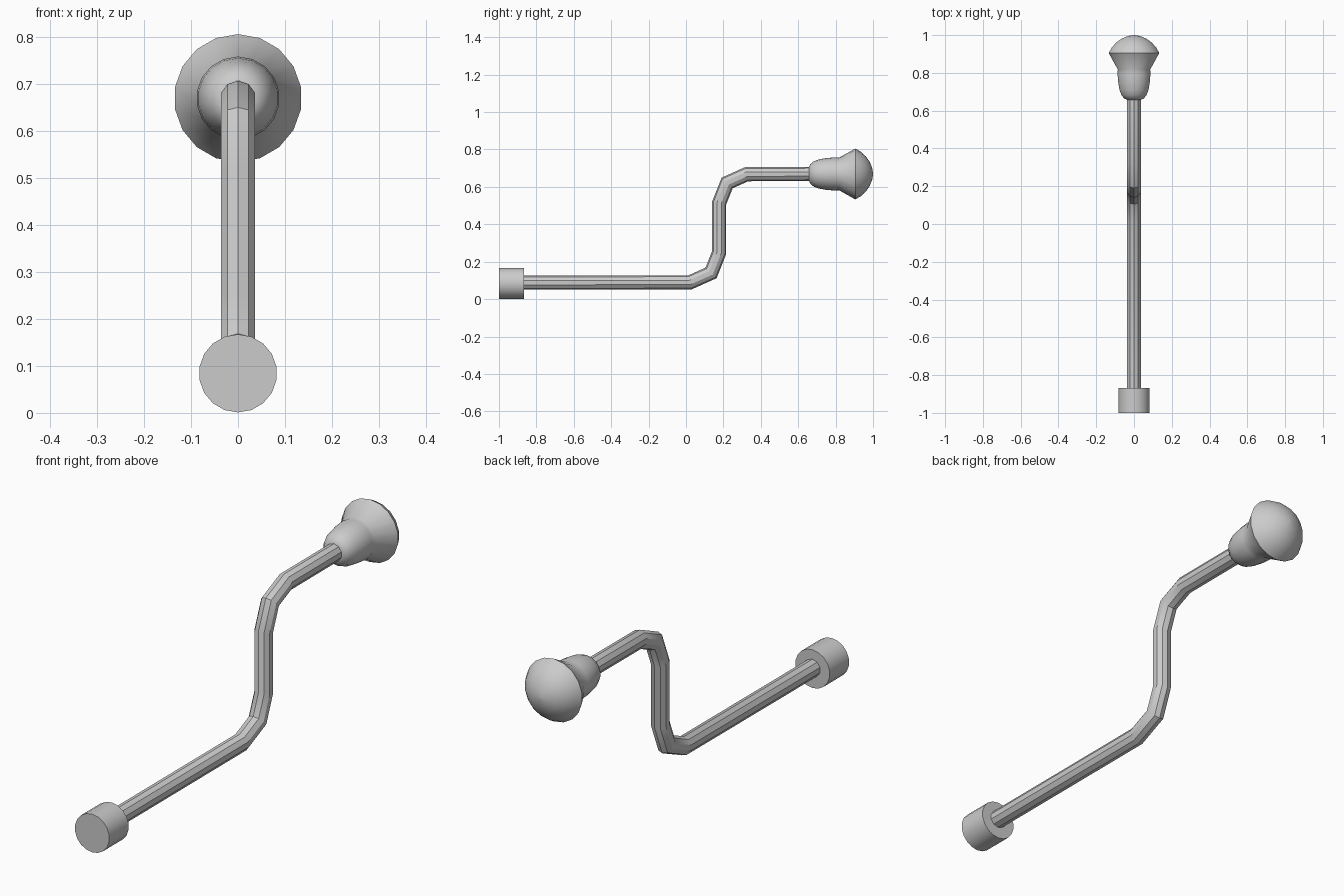
import bpy, bmesh, math
from mathutils import Vector

if "Cube" in bpy.data.objects:
    bpy.data.objects.remove(bpy.data.objects["Cube"])


def rings_to_object(name, rings, angle):
    """Skin a list of vertex rings into a capped, angle-smoothed tube."""
    bm = bmesh.new()
    loops = [[bm.verts.new(p) for p in ring] for ring in rings]
    n = len(loops[0])
    for a, b in zip(loops, loops[1:]):
        for i in range(n):
            j = (i + 1) % n
            bm.faces.new((a[i], a[j], b[j], b[i]))
    bm.faces.new(loops[0])
    bm.faces.new(loops[-1])
    bmesh.ops.recalc_face_normals(bm, faces=bm.faces)
    mesh = bpy.data.meshes.new(name)
    bm.to_mesh(mesh)
    bm.free()
    obj = bpy.data.objects.new(name, mesh)
    bpy.context.collection.objects.link(obj)
    bpy.ops.object.select_all(action='DESELECT')
    obj.select_set(True)
    bpy.context.view_layer.objects.active = obj
    bpy.ops.object.shade_smooth_by_angle(angle=math.radians(angle))
    return obj


def lathe(name, profile, z, sides=18):
    """Revolve (y, radius) points around a line parallel to y."""
    rings = []
    for y, r in profile:
        rings.append([(r * math.sin(math.tau * i / sides), y,
                       z + r * math.cos(math.tau * i / sides))
                      for i in range(sides)])
    return rings_to_object(name, rings, 35)


def sweep(name, path, radius, sides=10):
    """Sweep a round section along a (y, z) path with mitred bends."""
    pts = [Vector(p) for p in path]
    rings = []
    for k, p in enumerate(pts):
        d_in = (p - pts[k - 1]).normalized() if k else (pts[1] - p).normalized()
        d_out = (pts[k + 1] - p).normalized() if k < len(pts) - 1 else d_in
        t = (d_in + d_out).normalized()
        normal = Vector((-t.y, t.x)) / t.dot(d_in)
        ring = []
        for i in range(sides):
            a = math.tau * i / sides
            q = p + normal * radius * math.cos(a)
            ring.append((radius * math.sin(a), q.x, q.y))
        rings.append(ring)
    return rings_to_object(name, rings, 30)


# Drive socket at the front end
lathe("socket", [(-1.0, 0.083), (-0.867, 0.083)], 0.084)

# Bent crank rod
sweep("crank_rod", [(-0.88, 0.088), (0.02, 0.089), (0.134, 0.14),
                    (0.177, 0.248), (0.177, 0.513), (0.22, 0.621),
                    (0.325, 0.668), (0.70, 0.669)], 0.038)

# Turned handle: rounded collar, flare and domed end
lathe("knob", [(0.657, 0.036), (0.664, 0.052), (0.682, 0.067), (0.71, 0.078),
               (0.75, 0.085), (0.795, 0.0885), (0.818, 0.087),
               (0.905, 0.136), (0.935, 0.119), (0.962, 0.094),
               (0.982, 0.065), (0.995, 0.033), (1.0, 0.004)], 0.669)
